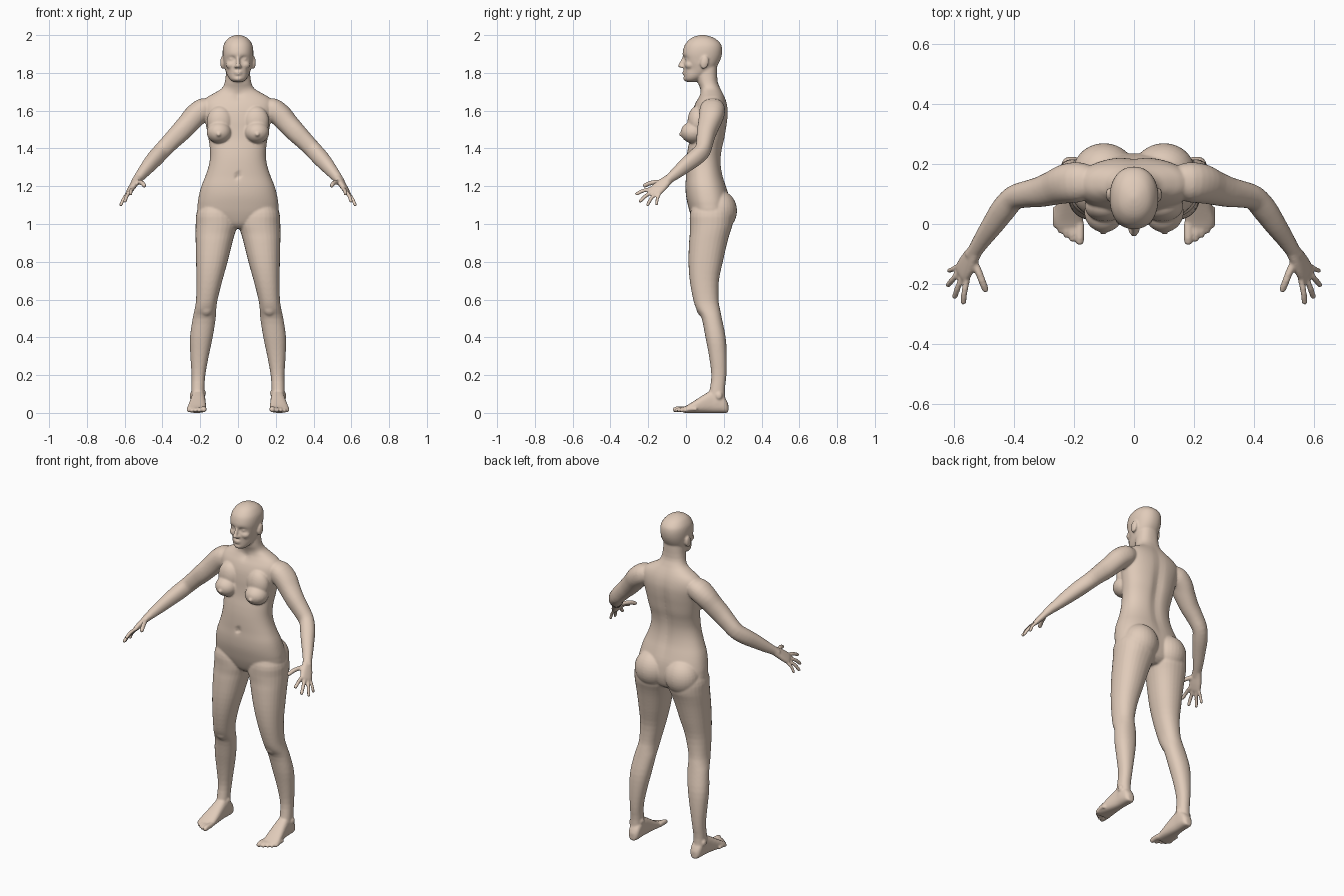
import bpy, bmesh
from math import cos, sin, pi, exp
from mathutils import Vector, Matrix

bm = bmesh.new()


def resample(keys, sub):
    """Catmull-Rom interpolation of tuples."""
    out, last = [], len(keys) - 1
    for i in range(last):
        p0, p1, p2, p3 = (keys[max(0, min(last, i + k))] for k in (-1, 0, 1, 2))
        for s in range(sub):
            t = s / sub
            out.append([b + .5 * t * (c - a + t * (2*a - 5*b + 4*c - d + t * (3*(b - c) + d - a)))
                        for a, b, c, d in zip(p0, p1, p2, p3)])
    return out + [list(keys[-1])]


def loft(keys, u=None, v=None, e=2.2, n=28, sub=3):
    """Skin rings (x, y, z, a, b); without u, v the rings follow the path."""
    keys = resample(keys, sub)
    rings = []
    for i, k in enumerate(keys):
        c, U, V = Vector(k[:3]), u, v
        if u is None:
            t = Vector(keys[min(i + 1, len(keys) - 1)][:3]) - Vector(keys[max(i - 1, 0)][:3])
            U = t.cross(Vector((0, 0, 1))).normalized()
            V = U.cross(t).normalized()
        a, b = max(k[3], .001), max(k[4], .001)
        ring = []
        for j in range(n):
            co, si = cos(2*pi*j/n), sin(2*pi*j/n)
            ca = abs(co) ** (2/e) * (1 if co > 0 else -1)
            sa = abs(si) ** (2/e) * (1 if si > 0 else -1)
            ring.append(bm.verts.new(c + U*a*ca + V*b*sa))
        rings.append(ring)
    for r, s in zip(rings, rings[1:]):
        for j in range(n):
            bm.faces.new((r[j], r[(j+1) % n], s[(j+1) % n], s[j]))
    bm.faces.new(rings[0])
    bm.faces.new(rings[-1])
    return [p for r in rings for p in r]


X, Y, Z = Vector((1, 0, 0)), Vector((0, 1, 0)), Vector((0, 0, 1))


def column(rows, **kw):
    """Rows (z, x0, x1, y_front, y_back) as horizontal rings."""
    return loft([((a+b)/2, (f+k)/2, z, (b-a)/2, (k-f)/2) for z, a, b, f, k in rows], X, Y, **kw)


def blob(c, r, rot=0):
    m = Matrix.Translation(c) @ Matrix.Rotation(rot, 4, 'X') @ Matrix.Diagonal((*r, 1))
    bmesh.ops.create_uvsphere(bm, u_segments=28, v_segments=18, radius=1, matrix=m)


def digit(points, r):
    """Round-ended finger or toe."""
    p = [Vector(q) for q in points]
    d = (p[-1] - p[-2]).normalized() * r
    keys = [(*q, r, r) for q in p[:-1]]
    keys += [(*(p[-1] - d*.8), r*.92, r*.92), (*(p[-1] - d*.2), r*.7, r*.7), (*p[-1], r*.3, r*.3)]
    loft(keys, n=14, e=2)


def dent(verts, c, r, push):
    """Soft local push, on an ellipsoidal falloff."""
    for v in verts:
        q = sum(((v.co[i] - c[i]) / r[i]) ** 2 for i in range(3))
        v.co += Vector(push) * exp(-q)


# --- one side (x > 0) ---
# leg
column([(1.14, .04, .18, .05, .22), (1.06, .012, .219, .022, .245), (1.0, .002, .224, .02, .247),
        (.95, .016, .225, .02, .232), (.9, .03, .224, .016, .218), (.8, .055, .222, .013, .195),
        (.7, .083, .22, .02, .174), (.6, .108, .222, .038, .172), (.55, .115, .229, .055, .18),
        (.5, .118, .24, .083, .19), (.4, .134, .254, .103, .21), (.3, .155, .252, .122, .216),
        (.2, .173, .246, .134, .214), (.12, .178, .247, .125, .206), (.05, .177, .247, .11, .21)])
blob((.168, .09, .56), (.04, .036, .05))
# ankle bones
blob((.182, .165, .105), (.012, .018, .02))
blob((.245, .175, .09), (.011, .018, .02))
# foot
foot = [(.224, .208, .016, .045), (.21, .208, .031, .075), (.18, .209, .036, .11), (.14, .21, .037, .12),
        (.1, .212, .041, .10), (.05, .216, .047, .068), (.01, .219, .05, .043), (-.015, .216, .046, .03)]
loft([(x, y, h/2, w, h/2) for y, x, w, h in foot], X, Z, e=2.6)
# toes
for x, tip, r in ((.181, -.07, .0155), (.206, -.06, .011), (.226, -.046, .0105),
                  (.245, -.032, .01), (.262, -.012, .01)):
    digit([(x, tip + .07, .02), (x, tip + .03, .02), (x, tip, r)], r)
# buttock and breast
blob((.1, .175, 1.07), (.104, .095, .108))
blob((.1, .04, 1.485), (.066, .068, .058))
blob((.095, .06, 1.54), (.07, .052, .085))
blob((.102, -.026, 1.475), (.012, .01, .012))
# arm
loft([(.13, .14, 1.615, .05, .045), (.18, .14, 1.607, .066, .06), (.225, .135, 1.575, .066, .06),
      (.265, .122, 1.53, .058, .056), (.31, .108, 1.482, .051, .053), (.355, .1, 1.437, .045, .048),
      (.4, .088, 1.39, .041, .045), (.435, .05, 1.352, .042, .044), (.47, 0, 1.312, .037, .039),
      (.505, -.05, 1.27, .03, .031), (.53, -.088, 1.24, .025, .024), (.545, -.108, 1.222, .025, .02)])
# palm
S = Vector((.46, .76, -.46)).normalized()
N = S.cross(Vector((.07, -.125, -.115))).normalized()
loft([(.527, -.085, 1.243, .024, .021), (.543, -.11, 1.222, .031, .019), (.559, -.138, 1.197, .037, .017),
      (.572, -.16, 1.177, .037, .014), (.577, -.169, 1.169, .032, .011)], S, N, e=2.5)
# fingers and thumb
for base, tip, r in (((.556, -.178, 1.188), (.57, -.268, 1.155), .0105),
                     ((.57, -.17, 1.175), (.6, -.248, 1.115), .0105),
                     ((.58, -.156, 1.165), (.623, -.207, 1.095), .01),
                     ((.587, -.14, 1.16), (.62, -.157, 1.098), .009)):
    a, b = Vector(base), Vector(tip)
    digit([a.lerp(b, -.25), a, a.lerp(b, .5) + Vector((.003, -.003, .005)), b], r)
digit([(.54, -.115, 1.222), (.523, -.15, 1.222), (.508, -.188, 1.217), (.493, -.227, 1.2)], .0125)
# ear
blob((.083, .098, 1.855), (.011, .022, .035), -.2)
# eyeball, lids, cheek and nostril
blob((.032, .0095, 1.873), (.0165, .0135, .0115))
blob((.034, .02, 1.842), (.03, .027, .024))
blob((.011, -.02, 1.833), (.008, .012, .008))

# mirror everything so far
dup = bmesh.ops.duplicate(bm, geom=bm.verts[:] + bm.edges[:] + bm.faces[:])['geom']
bmesh.ops.scale(bm, vec=(-1, 1, 1), verts=[g for g in dup if isinstance(g, bmesh.types.BMVert)])

# --- centre ---
# torso and neck
torso = column([(z, -w, w, f, k) for z, w, f, k in (
    (.975, .05, .07, .19), (1.0, .13, .045, .22), (1.05, .208, .024, .235), (1.1, .214, .01, .235),
    (1.15, .207, 0, .228), (1.2, .194, -.003, .213), (1.25, .174, -.001, .197), (1.3, .157, 0, .188),
    (1.35, .148, .003, .187), (1.4, .149, .01, .194), (1.45, .156, .02, .206), (1.5, .165, .025, .214),
    (1.55, .175, .028, .221), (1.6, .187, .036, .223), (1.64, .187, .05, .217), (1.67, .165, .066, .207),
    (1.695, .122, .076, .195), (1.72, .084, .074, .182), (1.76, .068, .06, .167), (1.84, .06, .05, .165))],
    n=64, e=2.3)
dent(torso, (0, 0, 1.255), (.012, .05, .014), (0, .014, 0))
dent(torso, (0, .21, 1.42), (.03, .05, .22), (0, -.013, 0))
dent(torso, (0, .05, 1.68), (.02, .04, .02), (0, .012, 0))
# head
head = column([(z, -w, w, f, k) for z, w, f, k in (
    (1.752, .024, .005, .05), (1.765, .042, -.008, .08), (1.785, .056, -.01, .115), (1.81, .067, -.011, .145),
    (1.84, .074, -.012, .167), (1.87, .078, -.014, .182), (1.9, .081, -.018, .19), (1.93, .08, -.013, .191),
    (1.955, .073, -.002, .183), (1.98, .055, .022, .157), (1.994, .032, .05, .125), (2.001, .008, .08, .095))],
    n=72, sub=4)
for s in (-1, 1):
    dent(head, (s*.031, -.01, 1.873), (.02, .04, .014), (0, .016, 0))
    dent(head, (s*.06, .03, 1.82), (.02, .04, .03), (-s*.005, .004, 0))
# nose, lips, chin
loft([(0, -.004, 1.89, .009, .012), (0, -.014, 1.87, .009, .012), (0, -.024, 1.85, .011, .013),
      (0, -.03, 1.837, .013, .014), (0, -.026, 1.828, .01, .01)], X, Y, e=2, n=18)
blob((0, -.008, 1.804), (.022, .012, .006))
blob((0, -.007, 1.794), (.02, .012, .006))
blob((0, .006, 1.77), (.026, .021, .016))

# --- fuse into one skin ---
bmesh.ops.recalc_face_normals(bm, faces=bm.faces[:])
mesh = bpy.data.meshes.new("body")
bm.to_mesh(mesh)
bm.free()
body = bpy.data.objects.new("body", mesh)
bpy.context.collection.objects.link(body)
skin = bpy.data.materials.new("skin")
skin.diffuse_color = (.75, .6, .49, 1)
mesh.materials.append(skin)
fuse = body.modifiers.new("fuse", 'REMESH')
fuse.mode = 'VOXEL'
fuse.voxel_size = .0055
fuse.use_smooth_shade = True
soften = body.modifiers.new("soften", 'SMOOTH')
soften.factor = .5
soften.iterations = 5
